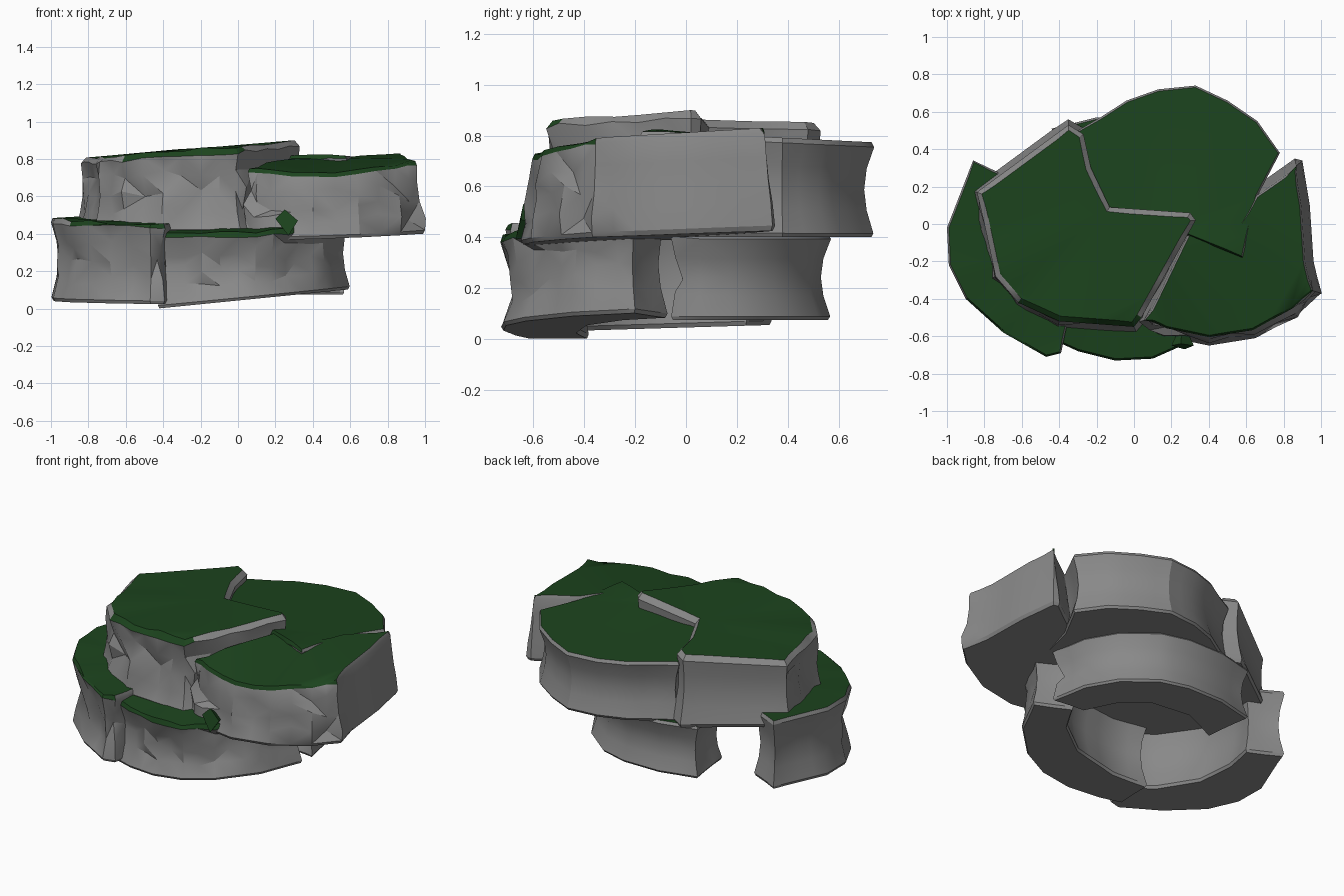
import bpy, bmesh, math, random
from mathutils import Vector

random.seed(11)

cube = bpy.data.objects.get("Cube")
if cube:
    bpy.data.objects.remove(cube, do_unlink=True)


def material(name, color):
    mat = bpy.data.materials.new(name)
    mat.use_nodes = True
    mat.diffuse_color = color
    shader = mat.node_tree.nodes["Principled BSDF"]
    shader.inputs["Base Color"].default_value = color
    shader.inputs["Roughness"].default_value = 0.9
    return mat


STONE = material("grey stone", (0.25, 0.25, 0.25, 1))
MOSS = material("dark green moss", (0.0115, 0.057, 0.0125, 1))


def finish(name, bm, angle):
    """Turn a bmesh into a stone object with sharp corners kept."""
    mesh = bpy.data.meshes.new(name)
    bm.to_mesh(mesh)
    bm.free()
    mesh.materials.append(STONE)
    mesh.materials.append(MOSS)
    obj = bpy.data.objects.new(name, mesh)
    bpy.context.collection.objects.link(obj)
    bpy.ops.object.select_all(action="DESELECT")
    obj.select_set(True)
    bpy.context.view_layer.objects.active = obj
    bpy.ops.object.shade_smooth_by_angle(angle=math.radians(angle))


def densify(outline, step=0.11):
    """Split long outline edges; return points with outward directions."""
    points = []
    for a, b in zip(outline, outline[1:] + outline[:1]):
        a, b = Vector(a), Vector(b)
        count = max(1, round((b - a).length / step))
        points += [a.lerp(b, i / count) for i in range(count)]
    result = []
    for i, p in enumerate(points):
        before = (p - points[i - 1]).normalized()
        after = (points[(i + 1) % len(points)] - p).normalized()
        along = (before + after).normalized()
        result.append((p, Vector((along.y, -along.x))))
    return result


# Wall profiles: (height fraction, inset from the outline)
PINCHED = [(0, 0.012), (0.04, 0.003), (0.28, 0.03), (0.5, 0.04),
           (0.72, 0.03), (0.95, 0), (1, 0.01)]
FLARED = [(0, -0.02), (0.05, -0.03), (0.28, -0.005), (0.5, 0.01),
          (0.72, 0.01), (0.93, 0), (1, 0.028)]
LEANING = [(0, 0.01), (0.05, 0), (0.28, 0.01), (0.5, 0.025),
           (0.72, 0.035), (0.95, 0.045), (1, 0.055)]


def slab(name, outline, top, bottom, profile=PINCHED, rough=0.03, droop=0, bare=1):
    """Stone slab; top and bottom are planes given as (height, x slope, y slope)."""
    bm = bmesh.new()
    border = densify(outline)
    rings = []
    for t, inset in profile:
        ring = []
        for p, out in border:
            q = p - out * inset
            low = bottom[0] + bottom[1] * q.x + bottom[2] * q.y
            high = top[0] + top[1] * q.x + top[2] * q.y
            high -= droop * max(0, -q.y - 0.35)
            z = low + (high - low) * t
            # chipped rock on the front, smooth elsewhere
            if out.y < -0.15 and p.y < 0.1:
                if 0.1 < t < 0.9:
                    q += out * random.uniform(-rough, rough * 0.7)
                    z += random.uniform(-rough, rough)
                elif t > 0.5:
                    z += random.uniform(-0.01, 0.01)
            ring.append(bm.verts.new((q.x, q.y, z)))
        rings.append(ring)
    n = len(border)
    for lower, upper in zip(rings, rings[1:]):
        for i in range(n):
            j = (i + 1) % n
            bm.faces.new((lower[i], lower[j], upper[j], upper[i]))
    bm.faces.new(rings[0][::-1])
    cap = bm.faces.new(rings[-1])
    cap.material_index = 1
    bm.normal_update()
    # moss creeps over the front rim, cracks stay bare
    rim = set(rings[-1])
    for f in bm.faces:
        if rim & set(f.verts) and f.normal.y < -0.3 and abs(f.normal.x) * bare < -f.normal.y:
            f.material_index = 1
    bmesh.ops.triangulate(bm, faces=bm.faces[:])
    finish(name, bm, 27)


# Upper layer
slab("upper_left_slab",
     [(-0.84, 0.17), (-0.8, 0), (-0.74, -0.28), (-0.62, -0.42), (-0.4, -0.52),
      (0, -0.55), (0.04, -0.5), (0.33, 0.02), (0.3, 0.06), (-0.13, 0.09),
      (-0.23, 0.3), (-0.27, 0.48), (-0.35, 0.53)],
     top=(0.874, 0.085, 0.01), bottom=(0.4, 0, 0), profile=FLARED, rough=0.025)

slab("upper_back_slab",
     [(-0.3, 0.5), (-0.24, 0.3), (-0.15, 0.05), (0.28, -0.06), (0.58, -0.18),
      (0.66, 0.15), (0.78, 0.38), (0.66, 0.55), (0.5, 0.66), (0.33, 0.74),
      (0.13, 0.72), (-0.04, 0.66), (-0.18, 0.57)],
     top=(0.81, 0, -0.05), bottom=(0.4, 0, 0))

slab("upper_right_slab",
     [(0.01, -0.53), (0.16, -0.6), (0.4, -0.65), (0.65, -0.61), (0.87, -0.49),
      (1, -0.37), (0.96, -0.2), (0.94, 0.1), (0.9, 0.34), (0.86, 0.35),
      (0.62, 0.18), (0.52, 0), (0.4, 0.05), (0.29, 0.05)],
     top=(0.803, 0.01, 0.06), bottom=(0.385, 0.03, 0.04), profile=LEANING,
     rough=0.03, droop=0.2, bare=0.5)

# Lower ring of curved stones
slab("lower_left_stone",
     [(-0.86, 0.34), (-1, -0.02), (-0.99, -0.22), (-0.9, -0.4), (-0.7, -0.58),
      (-0.47, -0.71), (-0.39, -0.69), (-0.35, -0.5), (-0.5, -0.4),
      (-0.65, -0.18), (-0.68, 0.05), (-0.65, 0.24)],
     top=(0.465, -0.02, 0.03), bottom=(0.045, 0, 0.03))

slab("lower_front_stone",
     [(-0.43, -0.62), (-0.3, -0.68), (-0.1, -0.73), (0.1, -0.72), (0.28, -0.64),
      (0.48, -0.45), (0.6, -0.2), (0.4, -0.07), (0.3, -0.24), (0.1, -0.38),
      (-0.2, -0.42), (-0.42, -0.38)],
     top=(0.505, 0.03, 0.14), bottom=(0.043, 0.1, 0), rough=0.025)

slab("lower_back_stone",
     [(0.57, -0.06), (0.53, 0.18), (0.42, 0.37), (0.23, 0.52), (0.05, 0.57),
      (-0.2, 0.57), (-0.44, 0.51), (-0.4, 0.2), (-0.15, 0.31),
      (0.1, 0.28), (0.25, 0.16), (0.35, -0.04)],
     top=(0.41, 0, 0), bottom=(0.075, 0, 0))

# Small mossy spur beside the step
bm = bmesh.new()
for co in ((0.2, -0.65, 0.48), (0.25, -0.64, 0.53), (0.32, -0.65, 0.47),
           (0.27, -0.67, 0.39), (0.26, -0.52, 0.43)):
    bm.verts.new(co)
bmesh.ops.convex_hull(bm, input=bm.verts[:])
for f in bm.faces:
    f.material_index = 1
finish("moss_spur", bm, 20)
